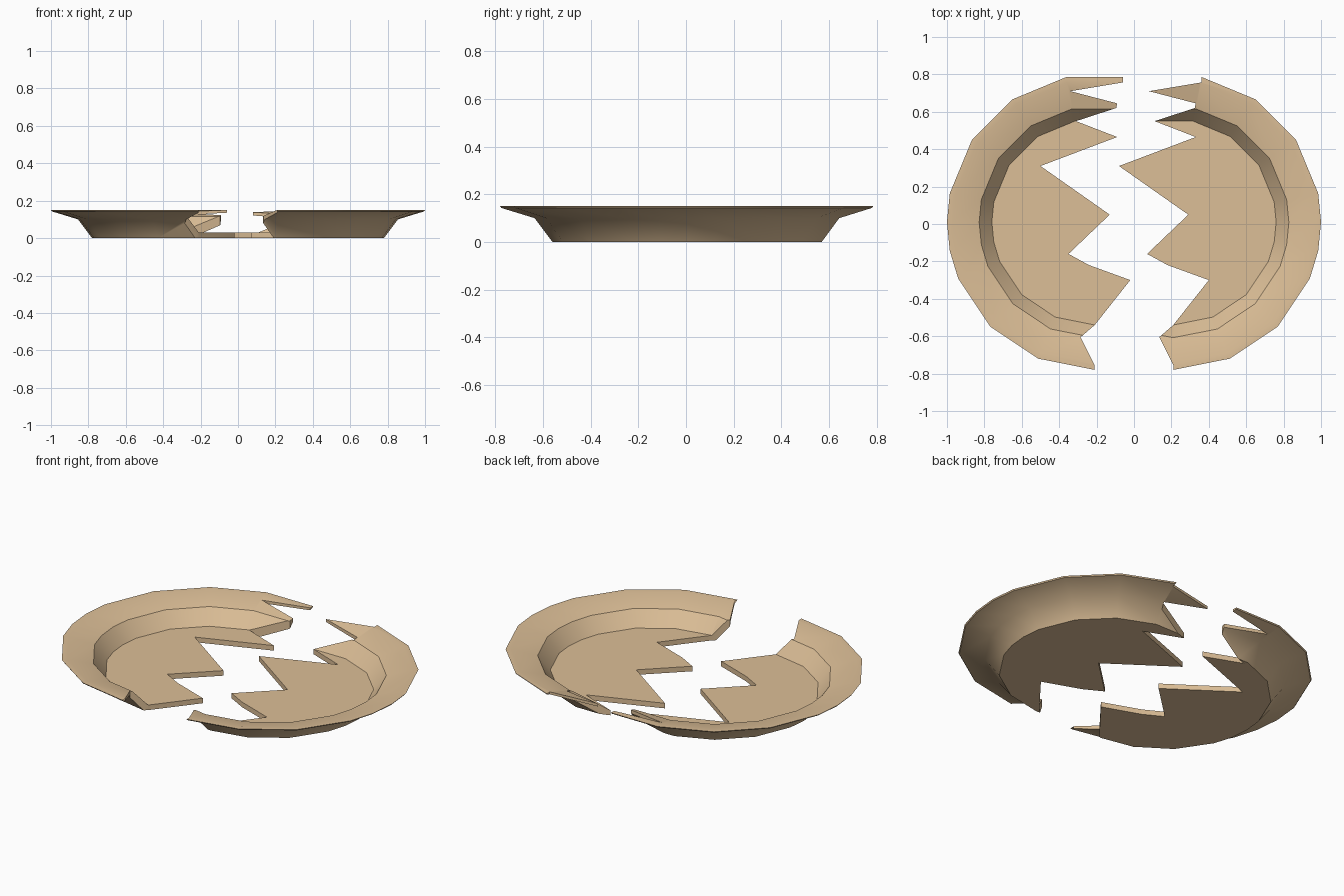
import bpy, bmesh, math

if "Cube" in bpy.data.objects:
    bpy.data.objects.remove(bpy.data.objects["Cube"])

mat = bpy.data.materials.new("clay")
mat.diffuse_color = (0.72, 0.52, 0.31, 1)
mat.use_nodes = True
mat.node_tree.nodes["Principled BSDF"].inputs["Base Color"].default_value = mat.diffuse_color

SHIFT = 0.21      # how far each half has been pulled from the middle
CY = 0.01         # plate centre in y

# plate profile (radius, z): underside outwards, then inside back to the floor
PROFILE = [(0.57, 0), (0.645, 0.10), (0.785, 0.143), (0.79, 0.15),
           (0.76, 0.15), (0.618, 0.115), (0.55, 0.03)]

# ring angles from +y: 16-sided, back half rotated by half a step
HALF = [11.25, 33.75, 56.25, 78.75, 90, 101.25, 112.5, 135, 157.5]
ANGLES = HALF + [180] + [360 - a for a in reversed(HALF)]

# jagged crack line, back to front
CRACK = [(0.152, 0.9), (0.152, 0.757), (-0.13, 0.71), (0.12, 0.645), (0.115, 0.62),
         (-0.10, 0.55), (0.12, 0.465), (-0.29, 0.31), (0.08, 0.05), (-0.14, -0.16),
         (-0.03, -0.22), (0.19, -0.30), (0.0, -0.54), (-0.075, -0.605),
         (0.0, -0.755), (0.0, -0.9)]


def to_object(bm, name):
    bmesh.ops.recalc_face_normals(bm, faces=bm.faces[:])
    me = bpy.data.meshes.new(name)
    bm.to_mesh(me)
    bm.free()
    ob = bpy.data.objects.new(name, me)
    bpy.context.collection.objects.link(ob)
    return ob


def make_plate(name):
    bm = bmesh.new()
    rings = [[bm.verts.new((r * math.sin(math.radians(a)),
                            CY + r * math.cos(math.radians(a)), z)) for a in ANGLES]
             for r, z in PROFILE]
    n = len(ANGLES)
    for lo, hi in zip(rings, rings[1:]):
        for i in range(n):
            j = (i + 1) % n
            bm.faces.new((lo[i], lo[j], hi[j], hi[i]))
    bm.faces.new(rings[0])
    bm.faces.new(rings[-1])
    return to_object(bm, name)


def make_cutter(side):
    # prism covering one side of the crack
    pts = CRACK + [(side * 1.2, -0.9), (side * 1.2, 0.9)]
    bm = bmesh.new()
    f = bm.faces.new([bm.verts.new((x, y, -0.2)) for x, y in pts])
    ext = bmesh.ops.extrude_face_region(bm, geom=[f], use_keep_orig=True)
    bmesh.ops.translate(bm, vec=(0, 0, 0.6),
                        verts=[v for v in ext["geom"] if isinstance(v, bmesh.types.BMVert)])
    return to_object(bm, "cutter")


# the two broken halves
for side, name in ((-1, "plate_left_half"), (1, "plate_right_half")):
    ob = make_plate(name)
    cutter = make_cutter(side)
    mod = ob.modifiers.new("crack", "BOOLEAN")
    mod.operation = "INTERSECT"
    mod.solver = "EXACT"
    mod.object = cutter
    bpy.ops.object.select_all(action="DESELECT")
    bpy.context.view_layer.objects.active = ob
    ob.select_set(True)
    bpy.ops.object.modifier_apply(modifier=mod.name)
    bpy.data.objects.remove(cutter)
    ob.location.x = side * SHIFT
    ob.data.materials.clear()
    ob.data.materials.append(mat)
    bpy.ops.object.shade_smooth_by_angle(angle=math.radians(37))
